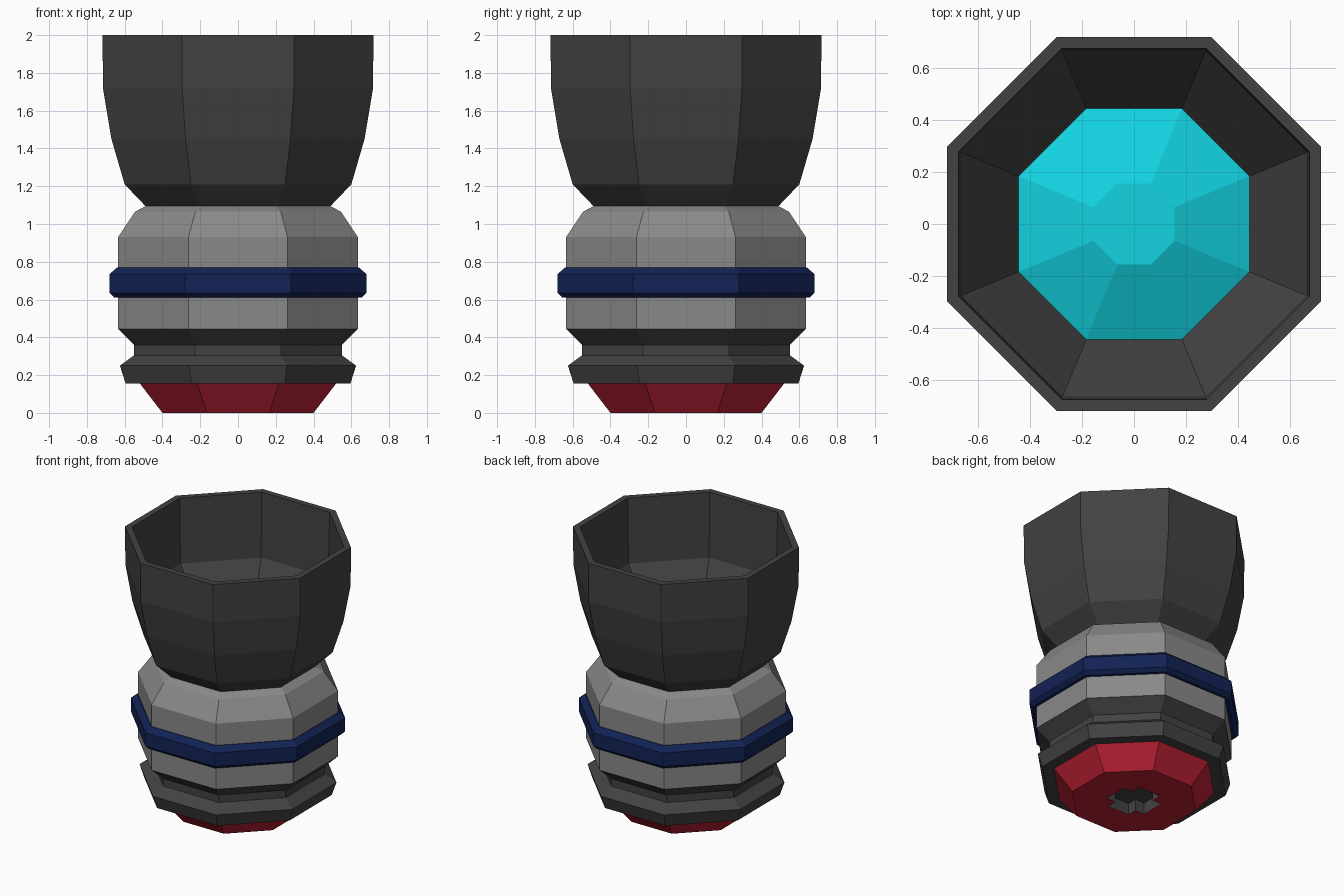
import bpy, bmesh, math

if "Cube" in bpy.data.objects:
    bpy.data.objects.remove(bpy.data.objects["Cube"])

SIDES = 8
K = 1 / math.cos(math.pi / SIDES)   # flat distance -> corner radius


def material(name, rgb):
    m = bpy.data.materials.new(name)
    m.diffuse_color = (*rgb, 1)
    m.use_nodes = True
    m.node_tree.nodes["Principled BSDF"].inputs["Base Color"].default_value = m.diffuse_color
    return m


dark = material("dark_rubber", (0.055, 0.055, 0.055))
grey = material("grey_metal", (0.25, 0.25, 0.25))
navy = material("navy", (0.006, 0.016, 0.09))
red = material("red", (0.5, 0.015, 0.035))
cyan = material("cyan", (0.006, 0.65, 0.75))


def finish(name, bm, mat):
    bmesh.ops.recalc_face_normals(bm, faces=bm.faces)
    mesh = bpy.data.meshes.new(name)
    bm.to_mesh(mesh)
    bm.free()
    mesh.materials.append(mat)
    ob = bpy.data.objects.new(name, mesh)
    bpy.context.collection.objects.link(ob)
    return ob


def turned(name, profile, mat):
    """Octagonal turned solid from (flat distance, z) points, capped at both ends."""
    bm = bmesh.new()
    rings = []
    for r, z in profile:
        angles = [(i + 0.5) * math.tau / SIDES for i in range(SIDES)]
        rings.append([bm.verts.new((r * K * math.cos(a), r * K * math.sin(a), z)) for a in angles])
    for a, b in zip(rings, rings[1:]):
        for i in range(SIDES):
            j = (i + 1) % SIDES
            bm.faces.new((a[i], a[j], b[j], b[i]))
    bm.faces.new(rings[0])
    bm.faces.new(rings[-1])
    return finish(name, bm, mat)


def cross(name, length, width, z0, z1, mat, open_bottom=False):
    """Plus-shaped prism."""
    bm = bmesh.new()
    quarter = [(length, -width), (length, width), (width, width)]
    pts = []
    for _ in range(4):
        pts += quarter
        quarter = [(-y, x) for x, y in quarter]
    low = [bm.verts.new((x, y, z0)) for x, y in pts]
    top = [bm.verts.new((x, y, z1)) for x, y in pts]
    for i in range(12):
        j = (i + 1) % 12
        bm.faces.new((low[i], low[j], top[j], top[i]))
    bm.faces.new(top)
    if not open_bottom:
        bm.faces.new(low)
    return finish(name, bm, mat)


# Flared head with hollow cup
turned("lamp_head", [(0.49, 1.095), (0.60, 1.21), (0.67, 1.45), (0.715, 1.72), (0.717, 2.0),
                     (0.673, 2.0), (0.663, 1.52), (0.443, 1.2)], dark)

# Raised lens in the cup
turned("lens", [(0.443, 1.2), (0.155, 1.33)], cyan)

# Metal body and its band
turned("body", [(0.635, 0.445), (0.635, 0.93), (0.545, 1.065), (0.485, 1.097)], grey)
turned("body_band", [(0.635, 0.61), (0.655, 0.61), (0.68, 0.635), (0.68, 0.735),
                     (0.64, 0.77), (0.63, 0.77)], navy)

# Grooved collar
turned("collar", [(0.50, 0.155), (0.595, 0.155), (0.625, 0.25), (0.55, 0.305),
                  (0.55, 0.36), (0.634, 0.445)], dark)

# Tapered end cap with a cross-shaped socket
cap = turned("end_cap", [(0.40, 0.0), (0.52, 0.156)], red)
cutter = cross("socket_cutter", 0.165, 0.09, -0.1, 0.1, dark)
cutter.hide_render = True
cutter.hide_viewport = True
cut = cap.modifiers.new("socket", 'BOOLEAN')
cut.operation = 'DIFFERENCE'
cut.object = cutter
cross("socket_lining", 0.163, 0.088, 0.0, 0.085, dark, open_bottom=True)
